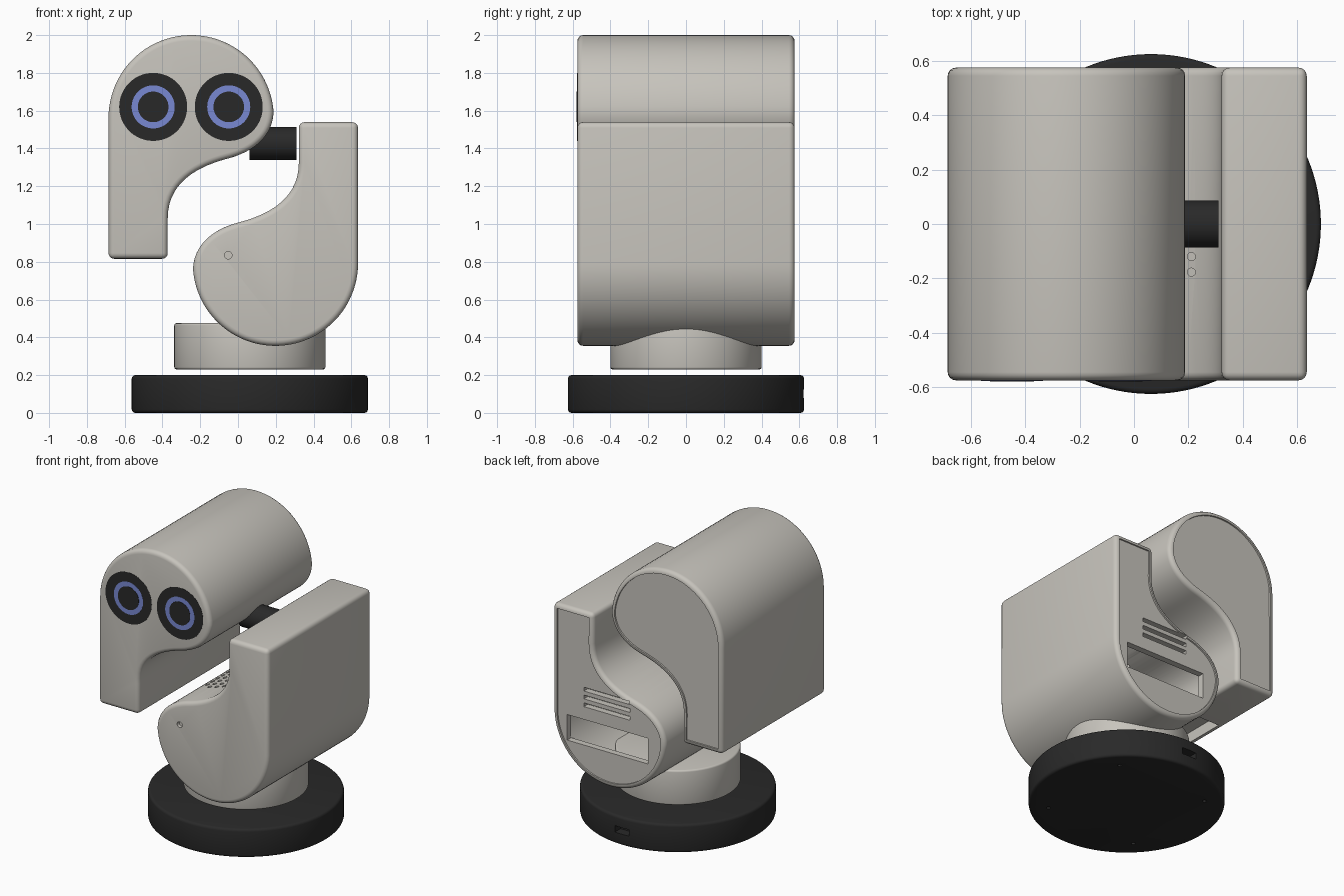
import bpy, bmesh
from math import sin, cos, pi, radians
from mathutils import Vector, Matrix

if "Cube" in bpy.data.objects:
    bpy.data.objects.remove(bpy.data.objects["Cube"])


def material(name, r, g, b):
    m = bpy.data.materials.new(name)
    m.use_nodes = True
    m.diffuse_color = (r, g, b, 1)
    node = next(n for n in m.node_tree.nodes if n.type == 'BSDF_PRINCIPLED')
    node.inputs["Base Color"].default_value = (r, g, b, 1)
    node.inputs["Roughness"].default_value = 0.6
    return m


GREY = material("warm grey", 0.57, 0.55, 0.505)
BLACK = material("soft black", 0.022, 0.022, 0.022)
BLUE = material("iris blue", 0.19, 0.25, 0.65)

DEPTH = 0.575          # half depth of both shells
BASE_X = 0.0625        # axis of base and turntable


def finish(name, bm, mat):
    bmesh.ops.recalc_face_normals(bm, faces=bm.faces[:])
    mesh = bpy.data.meshes.new(name)
    bm.to_mesh(mesh)
    bm.free()
    obj = bpy.data.objects.new(name, mesh)
    bpy.context.collection.objects.link(obj)
    mesh.materials.append(mat)
    return obj


def activate(obj):
    bpy.ops.object.select_all(action='DESELECT')
    obj.select_set(True)
    bpy.context.view_layer.objects.active = obj


def smooth(obj):
    activate(obj)
    bpy.ops.object.shade_smooth_by_angle(angle=radians(32))


def cut(obj, cutter):
    mod = obj.modifiers.new("cut", 'BOOLEAN')
    mod.operation, mod.solver, mod.object = 'DIFFERENCE', 'EXACT', cutter
    activate(obj)
    bpy.ops.object.modifier_apply(modifier=mod.name)
    bpy.data.objects.remove(cutter)


def add_cylinder(bm, centre, radius, length, axis='Z', sides=64):
    turn = {'X': Matrix.Rotation(pi / 2, 4, 'Y'),
            'Y': Matrix.Rotation(pi / 2, 4, 'X'), 'Z': Matrix()}[axis]
    bmesh.ops.create_cone(
        bm, cap_ends=True, segments=sides, radius1=radius, radius2=radius,
        depth=length, matrix=Matrix.Translation(centre) @ turn)


def add_box(bm, low, high):
    low, high = Vector(low), Vector(high)
    bmesh.ops.create_cube(bm, size=1, matrix=Matrix.Translation((low + high) / 2)
                          @ Matrix.Diagonal((*(high - low), 1)))


def bevel_sharp(bm, offset, segments):
    edges = [e for e in bm.edges if e.calc_face_angle(0) > radians(40)]
    bmesh.ops.bevel(bm, geom=edges, offset=offset, segments=segments,
                    profile=0.5, affect='EDGES')


def cylinder(name, centre, radius, length, mat, axis='Z', bevel=0, sides=96):
    bm = bmesh.new()
    add_cylinder(bm, centre, radius, length, axis, sides)
    if bevel:
        bevel_sharp(bm, bevel, 3)
    obj = finish(name, bm, mat)
    smooth(obj)
    return obj


def bezier(a, b, c, d, steps=14):
    for i in range(1, steps + 1):
        t = i / steps
        s = 1 - t
        yield tuple(s**3 * p + 3 * s * s * t * q + 3 * s * t * t * r + t**3 * w
                    for p, q, r, w in zip(a, b, c, d))


def comma_profile():
    # Round top, straight left side, S-curve under the round part
    cx, cz, r = -0.248, 1.5625, 0.4375
    pts = [(cx - r, 0.816)]
    pts += [(cx - r * cos(radians(a)), cz + r * sin(radians(a)))
            for a in range(0, 177, 4)]
    pts += bezier(pts[-1], (0.182, 1.45), (0.064, 1.376), (-0.06, 1.345))
    pts += bezier(pts[-1], (-0.216, 1.303), (-0.372, 1.22), (-0.372, 1.03))
    return pts + [(-0.372, 0.816)]


def profile_solid(points, half, inset=0):
    bm = bmesh.new()
    face = bm.faces.new([bm.verts.new((x, -half, z)) for x, z in points])
    bm.normal_update()
    if inset:
        # Move each point inward along the mean normal of its two edges
        moved = []
        for loop in face.loops:
            p = loop.vert.co
            a = (p - loop.link_loop_prev.vert.co).normalized()
            b = (loop.link_loop_next.vert.co - p).normalized()
            inward = face.normal.cross(a + b).normalized()
            moved.append(p + inward * inset / max(0.5, inward.dot(face.normal.cross(a))))
        for loop, co in zip(face.loops, moved):
            loop.vert.co = co
    out = bmesh.ops.extrude_face_region(bm, geom=[face], use_keep_orig=True)
    bmesh.ops.translate(bm, vec=(0, 2 * half, 0),
                        verts=[v for v in out["geom"] if isinstance(v, bmesh.types.BMVert)])
    bmesh.ops.recalc_face_normals(bm, faces=bm.faces[:])
    return bm


def shell(name, points):
    # Rounded outer body with a slightly sunken back panel
    bm = profile_solid(points, DEPTH)
    bevel_sharp(bm, 0.03, 4)
    bmesh.ops.recalc_face_normals(bm, faces=bm.faces[:])
    back = max(bm.faces, key=lambda f: f.calc_center_median().y + f.calc_area())
    bmesh.ops.inset_individual(bm, faces=[back], thickness=0.003)
    bmesh.ops.inset_individual(bm, faces=[back], thickness=0.0005)
    bmesh.ops.translate(bm, vec=(0, -0.01, 0), verts=back.verts[:])
    return finish(name, bm, GREY)


upper = comma_profile()
lower = [(-0.05 - x, 2.355 - z) for x, z in upper]

# Head shell with a recess under its straight leg
head = shell("head_shell", upper)
bm = bmesh.new()
add_box(bm, (-0.645, -0.5, 0.7), (-0.412, 0.07, 0.89))
cut(head, finish("recess_cutter", bm, GREY))
smooth(head)

# Body shell, hollow
body = shell("body_shell", lower)
cut(body, finish("cavity_cutter", profile_solid(lower, 0.52, 0.05), GREY))

# Openings: back window, vent slots, front pinhole, speaker grille
bm = bmesh.new()
add_box(bm, (-0.1, 0.45, 0.595), (0.53, 0.7, 0.775))
for i in range(3):
    add_box(bm, (0.04, 0.45, 0.865 + 0.055 * i), (0.4, 0.7, 0.892 + 0.055 * i))
add_cylinder(bm, (-0.052, -DEPTH, 0.835), 0.02, 0.05, 'Y', 20)
for i in range(-3, 4):
    for j in range(-3, 4):
        if i * i + j * j < 11:
            add_cylinder(bm, (0.04 + 0.057 * i, -0.12 + 0.057 * j, 1.02),
                         0.015, 0.36, 'Z', 12)
cut(body, finish("opening_cutter", bm, GREY))
smooth(body)

# Eyes
for side, x in (("right", -0.449), ("left", -0.049)):
    for part, radius, front, mat in (("eye_disc", 0.18, 0.001, BLACK),
                                     ("iris", 0.114, 0.002, BLUE),
                                     ("pupil", 0.081, 0.004, BLACK)):
        cylinder(f"{side}_{part}", (x, -DEPTH - front + 0.0045, 1.62),
                 radius, 0.009, mat, 'Y', sides=64)

# Joint between head and body
cylinder("neck_joint", (0.185, 0, 1.427), 0.087, 0.25, BLACK, 'X', sides=48)

# Turntable, floating just above the base
cylinder("turntable", (BASE_X, 0, 0.3525), 0.4, 0.245, GREY, bevel=0.012)

# Base with a cable port behind and screw holes below
base = cylinder("base", (BASE_X, 0, 0.1), 0.625, 0.2, BLACK, bevel=0.018, sides=128)
bm = bmesh.new()
add_box(bm, (BASE_X - 0.055, 0.56, 0.08), (BASE_X + 0.055, 0.7, 0.125))
for k in range(4):
    a = radians(45 + 90 * k)
    add_cylinder(bm, (BASE_X + 0.5 * cos(a), 0.5 * sin(a), 0), 0.014, 0.04, 'Z', 12)
cut(base, finish("port_cutter", bm, BLACK))
smooth(base)
